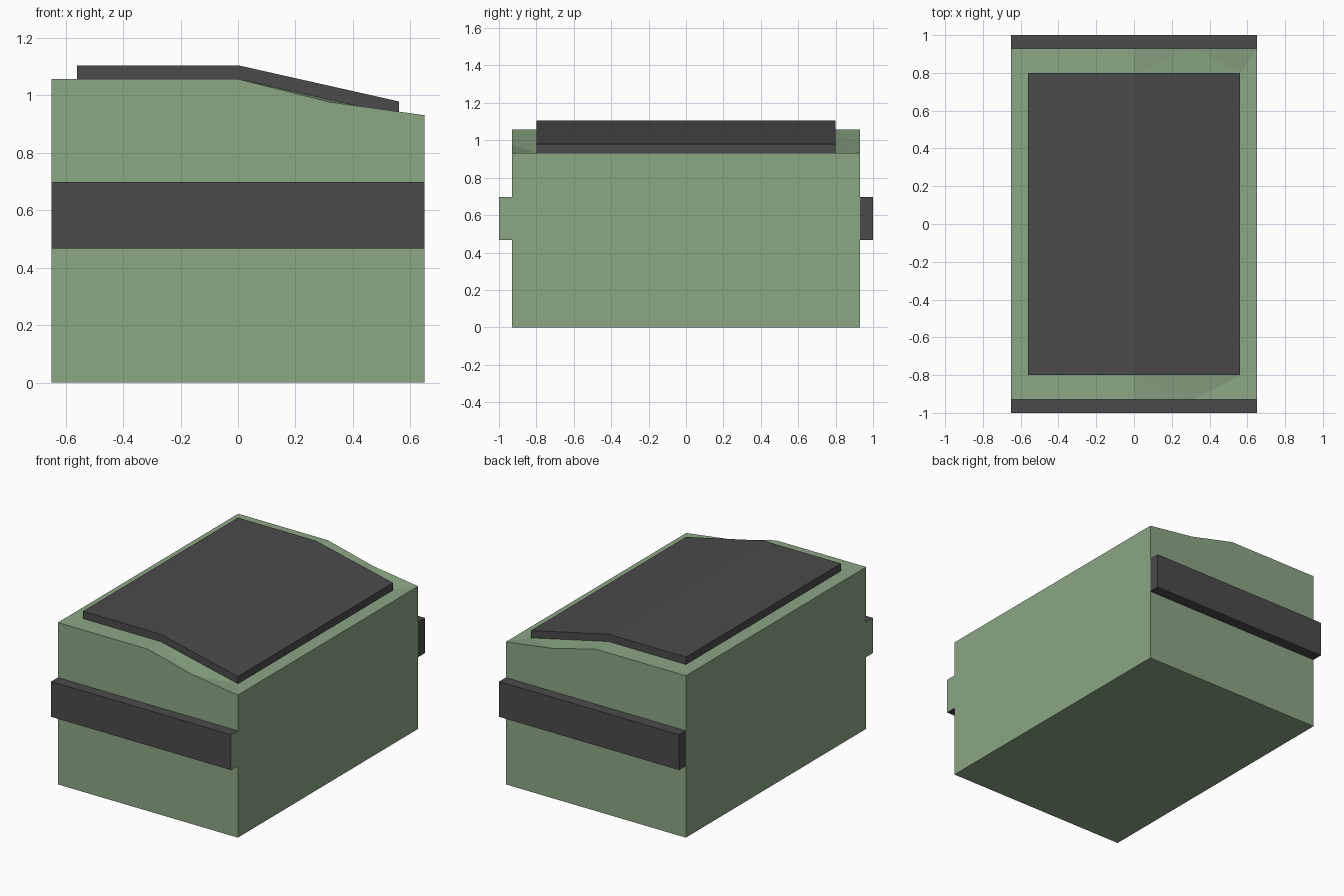
import bpy, bmesh

if "Cube" in bpy.data.objects:
    bpy.data.objects.remove(bpy.data.objects["Cube"])


def material(name, color):
    m = bpy.data.materials.new(name)
    m.diffuse_color = (*color, 1)
    m.use_nodes = True
    m.node_tree.nodes["Principled BSDF"].inputs["Base Color"].default_value = m.diffuse_color
    return m


green = material("green_paint", (0.26, 0.385, 0.235))
dark = material("dark_rubber", (0.07, 0.07, 0.07))


def finish(name, bm, *mats):
    bmesh.ops.recalc_face_normals(bm, faces=bm.faces)
    bm.normal_update()
    me = bpy.data.meshes.new(name)
    for m in mats:
        me.materials.append(m)
    bm.to_mesh(me)
    bm.free()
    ob = bpy.data.objects.new(name, me)
    bpy.context.collection.objects.link(ob)
    return ob


def prism(name, profile, y0, y1, *mats):
    """Extrude an x-z profile along y; a second material goes on the x end faces."""
    bm = bmesh.new()
    face = bm.faces.new([bm.verts.new((x, y0, z)) for x, z in profile])
    ext = bmesh.ops.extrude_face_region(bm, geom=[face])
    moved = [v for v in ext["geom"] if isinstance(v, bmesh.types.BMVert)]
    bmesh.ops.translate(bm, verts=moved, vec=(0, y1 - y0, 0))
    bm.normal_update()
    if len(mats) > 1:
        for f in bm.faces:
            if abs(f.normal.x) > 0.9:
                f.material_index = 1
    return finish(name, bm, *mats)


# Body: bin with a dipped rim around the lid
W, D, LX, LY = 0.65, 0.93, 0.56, 0.80
TOP, LOW = 1.057, 0.931
bm = bmesh.new()
outer, inner, base = {}, {}, {}
for s in (-1, 1):
    outer[s] = [bm.verts.new((x, s * D, z)) for x, z in
                ((-W, TOP), (0, TOP), (0.32, 0.977), (W, LOW))]
    inner[s] = [bm.verts.new((x, s * LY, z)) for x, z in
                ((-LX, TOP), (0, TOP), (LX, LOW))]
    base[s] = [bm.verts.new((x, s * D, 0)) for x in (-W, W)]
    o, i, b = outer[s], inner[s], base[s]
    for f in ((b[0], b[1], o[3], o[2], o[1], o[0]),
              (o[0], o[1], i[1], i[0]),
              (o[1], o[2], i[1]), (i[1], o[2], i[2]),
              (o[2], o[3], i[2])):
        bm.faces.new(f)
# Faces joining the front and back halves
for loop in (((base, 0), (base, 1)), ((base, 0), (outer, 0)), ((base, 1), (outer, 3)),
             ((outer, 0), (inner, 0)), ((outer, 3), (inner, 2)),
             ((inner, 0), (inner, 1)), ((inner, 1), (inner, 2))):
    (a, j), (b, k) = loop
    bm.faces.new((a[-1][j], a[1][j], b[1][k], b[-1][k]))
finish("bin_body", bm, green)

# Lid: bent slab resting on the body
T = 0.048
prism("lid", [(-LX, TOP), (0, TOP), (LX, LOW),
              (LX, LOW + T), (0, TOP + T), (-LX, TOP + T)], -LY, LY, dark)

# Side sleeves: the front one has body-coloured ends
bar = [(-W, 0.468), (W, 0.468), (W, 0.698), (-W, 0.698)]
prism("front_sleeve", bar, -1.0, -D, dark, green)
prism("back_sleeve", bar, D, 1.0, dark)
